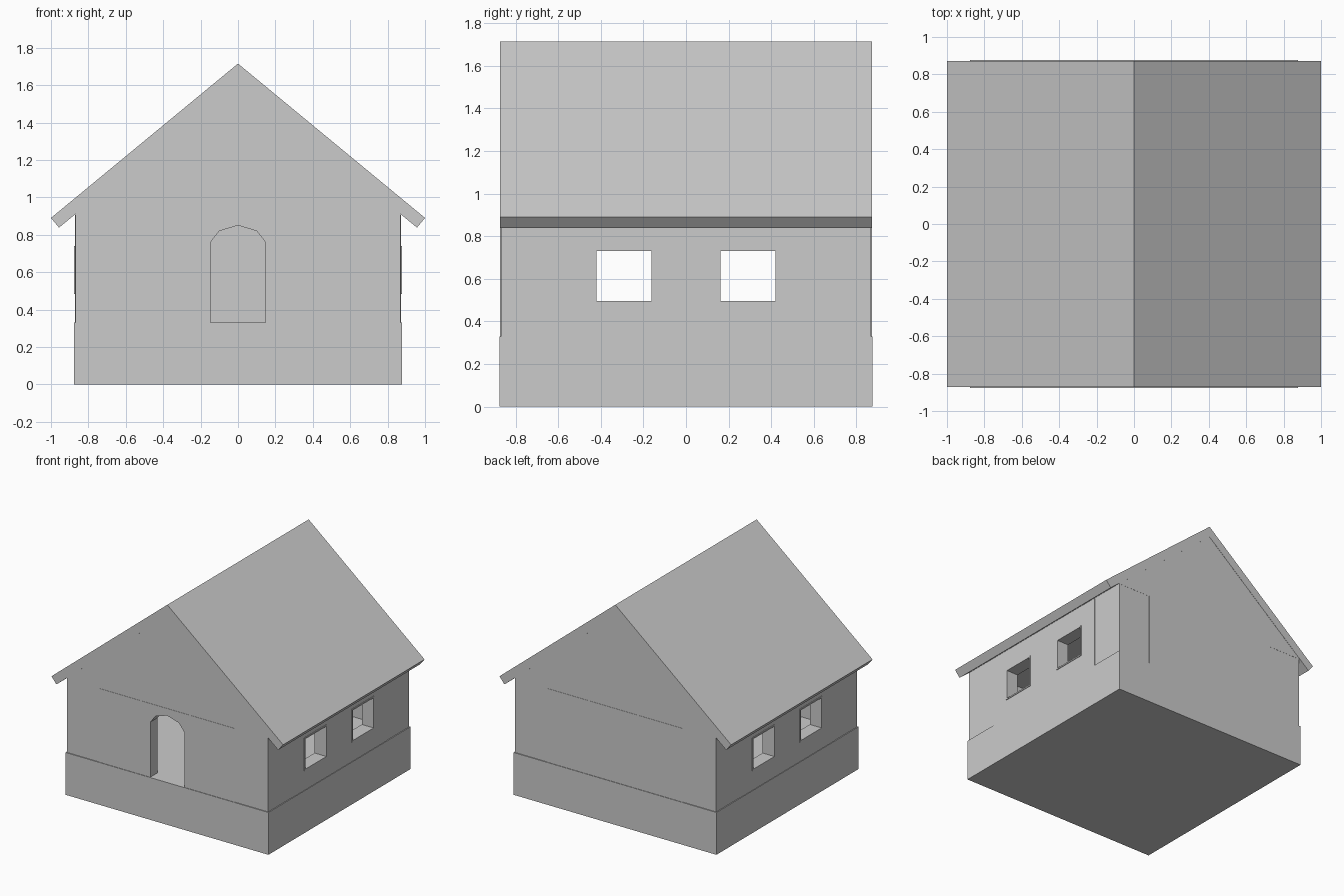
import bpy, bmesh
from mathutils import Vector

if "Cube" in bpy.data.objects:
    bpy.data.objects.remove(bpy.data.objects["Cube"])


def prism(name, pts, axis, lo, hi):
    """Extrude a 2D profile: axis 'y' uses (x, z) points, axis 'z' uses (x, y) points."""
    bm = bmesh.new()
    place = (lambda a, b: (a, lo, b)) if axis == 'y' else (lambda a, b: (a, b, lo))
    face = bm.faces.new([bm.verts.new(place(a, b)) for a, b in pts])
    new = bmesh.ops.extrude_face_region(bm, geom=[face])['geom']
    step = Vector((0, hi - lo, 0)) if axis == 'y' else Vector((0, 0, hi - lo))
    bmesh.ops.translate(bm, vec=step, verts=[g for g in new if isinstance(g, bmesh.types.BMVert)])
    bmesh.ops.recalc_face_normals(bm, faces=bm.faces)
    mesh = bpy.data.meshes.new(name)
    bm.to_mesh(mesh)
    bm.free()
    obj = bpy.data.objects.new(name, mesh)
    bpy.context.collection.objects.link(obj)
    return obj


def box(name, x0, x1, y0, y1, z0, z1):
    return prism(name, [(x0, y0), (x1, y0), (x1, y1), (x0, y1)], 'z', z0, z1)


def cut(obj, cutter):
    cutter.hide_render = True
    mod = obj.modifiers.new("cut", 'BOOLEAN')
    mod.operation = 'DIFFERENCE'
    mod.solver = 'EXACT'
    mod.object = cutter
    bpy.context.view_layer.objects.active = obj
    bpy.ops.object.modifier_apply(modifier=mod.name)


BASE, EAVE = 0.33, 0.905
W, P, C = 0.869, 0.872, 0.583     # corner face, raised panel face, panel half width

# Foundation, slightly wider than the walls
box("foundation", -0.876, 0.876, -0.876, 0.876, 0, BASE)

# Walls: square plan with a faint raised panel in the middle of each side
plan = []
for c, s in ((1, 0), (0, 1), (-1, 0), (0, -1)):
    for a, b in ((P, -C), (P, C), (W, C), (W, W), (C, W)):
        plan.append((a * c - b * s, a * s + b * c))
walls = prism("walls", plan, 'z', BASE, EAVE)

# Hollow room, and arched doorway in the front wall
room = box("room_cutter", -0.775, 0.775, -0.78, 0.78, BASE - 0.1, EAVE + 0.1)
arch = [(-0.147, 0.2), (0.147, 0.2), (0.147, 0.76), (0.1, 0.82),
        (0, 0.85), (-0.1, 0.82), (-0.147, 0.76)]
door = prism("door_cutter", arch, 'y', -1, -0.7)
cut(walls, room)
cut(walls, door)
cutters = [room, door]

# Two windows in each side wall, with thin frames
Z0, Z1, M = 0.495, 0.73, 0.011
for y0, y1, where in ((-0.42, -0.163, "front"), (0.163, 0.42, "back")):
    hole = box("window_cutter", -1, 1, y0, y1, Z0, Z1)
    cutters.append(hole)
    cut(walls, hole)
    for side, tag in ((-1, "left"), (1, "right")):
        xs = sorted((side * 0.865, side * 0.877))
        frame = box(f"window_frame_{tag}_{where}", *xs, y0 - M, y1 + M, Z0 - M, Z1 + M)
        cut(frame, hole)

for c in cutters:
    bpy.data.objects.remove(c, do_unlink=True)

# Gable block above the walls, its underside is the ceiling
prism("gable", [(-W, EAVE), (W, EAVE), (W, 0.912), (0, 1.63), (-W, 0.912)], 'y', -0.87, 0.87)

# Roof: two sloping slabs joined at the ridge
prism("roof", [(-1, 0.89), (-0.957, 0.838), (0, 1.628), (0.957, 0.838), (1, 0.89), (0, 1.715)],
      'y', -0.872, 0.872)
